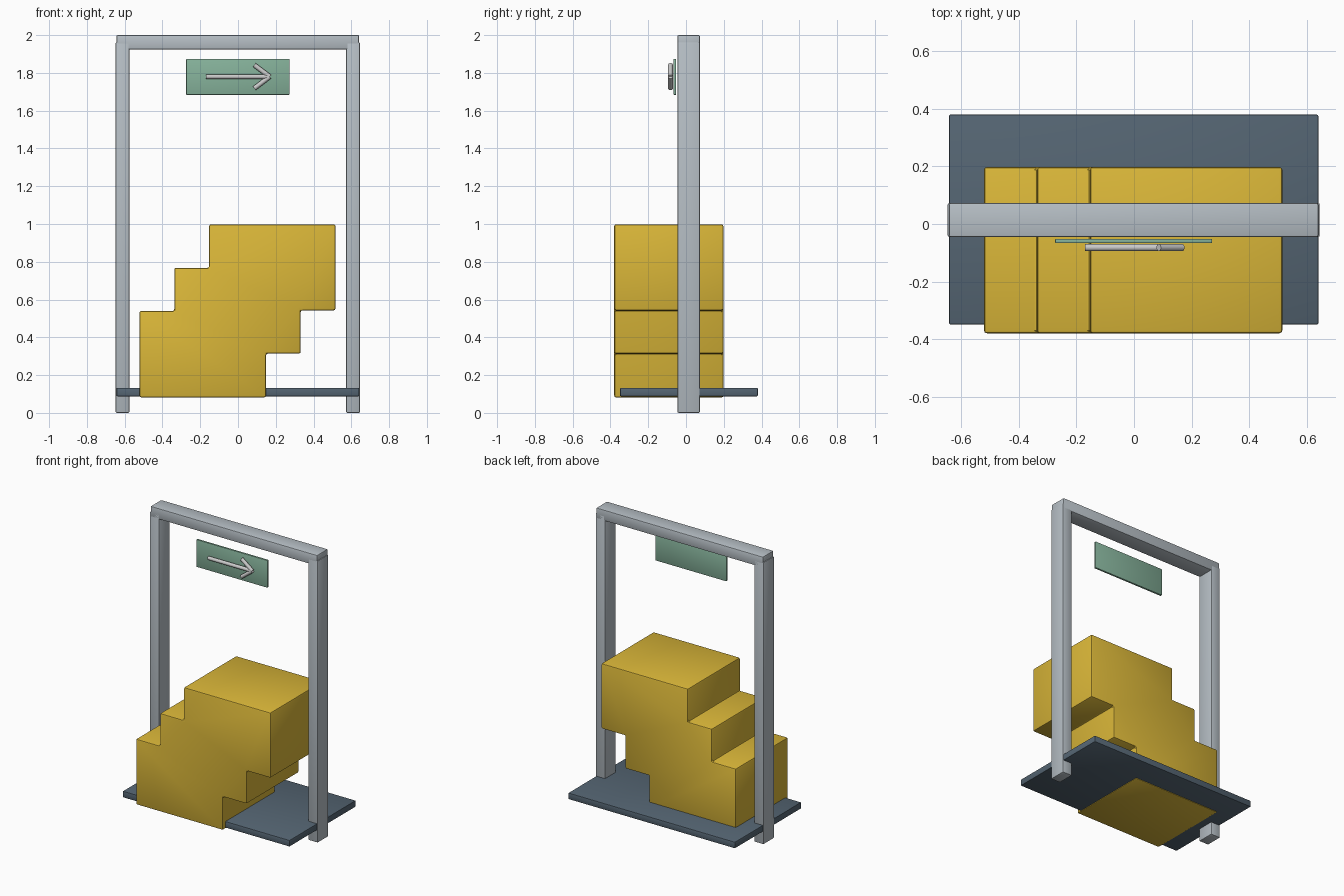
import bpy, bmesh
from mathutils import Vector

if "Cube" in bpy.data.objects:
    bpy.data.objects.remove(bpy.data.objects["Cube"])


def material(name, rgb):
    m = bpy.data.materials.new(name)
    m.diffuse_color = (*rgb, 1)
    m.use_nodes = True
    m.node_tree.nodes["Principled BSDF"].inputs["Base Color"].default_value = m.diffuse_color
    return m


STEEL = material("steel", (0.47, 0.52, 0.56))
YELLOW = material("yellow", (0.70, 0.47, 0.04))
SLATE = material("slate", (0.09, 0.13, 0.17))
GREEN = material("green", (0.24, 0.45, 0.33))
WHITE = material("white", (0.80, 0.80, 0.78))


def finish(name, bm, mat, bevel=0.0, segments=2):
    bmesh.ops.recalc_face_normals(bm, faces=bm.faces)
    if bevel:
        bmesh.ops.bevel(bm, geom=bm.edges[:], offset=bevel, segments=segments,
                        profile=0.5, affect='EDGES', clamp_overlap=True)
    me = bpy.data.meshes.new(name)
    bm.to_mesh(me)
    bm.free()
    me.materials.append(mat)
    ob = bpy.data.objects.new(name, me)
    bpy.context.collection.objects.link(ob)
    bpy.ops.object.select_all(action='DESELECT')
    ob.select_set(True)
    bpy.context.view_layer.objects.active = ob
    bpy.ops.object.shade_smooth_by_angle()
    return ob


def prism(name, profile, y0, y1, mat, bevel):
    """Extrude an x/z outline from y0 to y1."""
    bm = bmesh.new()
    face = bm.faces.new([bm.verts.new((x, y0, z)) for x, z in profile])
    ext = bmesh.ops.extrude_face_region(bm, geom=[face])
    verts = [v for v in ext["geom"] if isinstance(v, bmesh.types.BMVert)]
    bmesh.ops.translate(bm, verts=verts, vec=(0, y1 - y0, 0))
    return finish(name, bm, mat, bevel)


def box(name, x, y, z, mat, bevel):
    outline = [(x[0], z[0]), (x[1], z[0]), (x[1], z[1]), (x[0], z[1])]
    return prism(name, outline, *y, mat, bevel)


def rod(name, a, b, radius, mat):
    a, b = Vector(a), Vector(b)
    bm = bmesh.new()
    bmesh.ops.create_cone(bm, cap_ends=True, segments=16, radius1=radius,
                          radius2=radius, depth=(b - a).length)
    bm.transform((b - a).to_track_quat('Z', 'Y').to_matrix().to_4x4())
    bmesh.ops.translate(bm, verts=bm.verts, vec=(a + b) / 2)
    return finish(name, bm, mat)


# Gate frame
FRAME_Y = (-0.045, 0.073)
box("left_post", (-0.648, -0.575), FRAME_Y, (0, 1.962), STEEL, 0.006)
box("right_post", (0.573, 0.646), FRAME_Y, (0, 1.962), STEEL, 0.006)
box("top_beam", (-0.643, 0.641), FRAME_Y, (1.925, 2.0), STEEL, 0.006)

# Floor plate
box("floor_plate", (-0.643, 0.641), (-0.349, 0.38), (0.088, 0.132), SLATE, 0.004)

# Diagonal stepped block
steps = [(-0.522, 0.082), (0.148, 0.082), (0.148, 0.314), (0.332, 0.314),
         (0.332, 0.543), (0.516, 0.543), (0.516, 0.998), (-0.153, 0.998),
         (-0.153, 0.768), (-0.337, 0.768), (-0.337, 0.54), (-0.522, 0.54)]
prism("stepped_block", steps, -0.38, 0.198, YELLOW, 0.010)

# Sign panel with arrow
box("sign_panel", (-0.274, 0.272), (-0.066, -0.052), (1.684, 1.874), GREEN, 0.002)
ARROW_Y = -0.082
tip = (0.168, ARROW_Y, 1.78)
rod("arrow_shaft", (-0.17, ARROW_Y, 1.78), tip, 0.0125, WHITE)
for side, s in (("upper", 1), ("lower", -1)):
    rod(f"arrow_{side}_barb", tip, (0.086, ARROW_Y, 1.78 + s * 0.062), 0.0125, WHITE)
